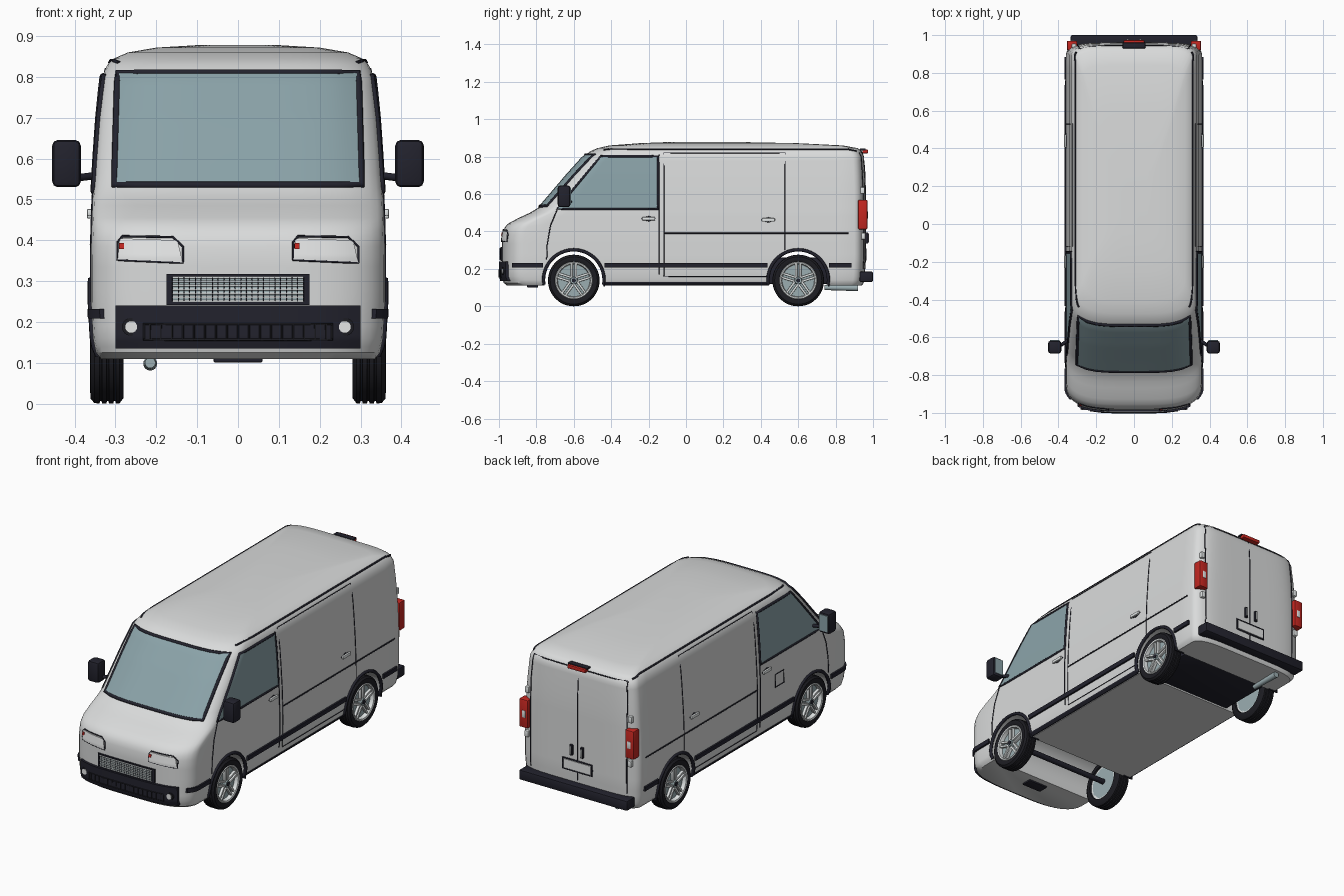
import bpy, bmesh, math
from mathutils import Matrix, Vector

if "Cube" in bpy.data.objects:
    bpy.data.objects.remove(bpy.data.objects["Cube"])

def mat(name, r, g, b):
    m = bpy.data.materials.new(name)
    m.diffuse_color = (r, g, b, 1)
    m.use_nodes = True
    m.node_tree.nodes["Principled BSDF"].inputs["Base Color"].default_value = m.diffuse_color
    return m
PAINT = mat("body_paint", .70, .71, .71)
TRIM = mat("dark_trim", .016, .016, .026)
GLASS = mat("window_glass", .26, .37, .40)
RUBBER = mat("tyre_rubber", .012, .012, .016)
CHROME = mat("bright_metal", .75, .78, .78)
RIM = mat("rim_grey", .33, .42, .44)
RED = mat("lamp_red", .55, .02, .015)
LAMP = mat("lamp_white", .78, .79, .79)

# body shape by height: z, half width, front y, back y
KEYS = [(.11, .335, -.955, .94), (.125, .348, -.975, .95), (.16, .355, -.985, .955), (.25, .36, -.985, .96),
        (.36, .36, -.985, .96), (.41, .359, -.977, .96), (.44, .358, -.955, .96), (.47, .357, -.90, .96),
        (.50, .356, -.835, .96), (.53, .354, -.785, .96), (.60, .35, -.725, .96), (.70, .343, -.64, .957),
        (.80, .333, -.55, .952), (.83, .32, -.51, .94), (.845, .305, -.475, .92), (.86, .27, -.41, .84),
        (.872, .20, -.25, .60), (.878, .10, -.10, .30)]
DF, DB = .12, .06   # depth of the front and back corner rounding

def section(z):
    z = min(max(z, KEYS[0][0]), KEYS[-1][0])
    for a, b in zip(KEYS, KEYS[1:]):
        if z <= b[0]:
            t = (z - a[0]) / (b[0] - a[0])
            return [a[i] + (b[i] - a[i]) * t for i in (1, 2, 3)]

# points on the body surface, pushed out by off
def front(x, z, off=0):
    w, yf, yb = section(z)
    return Vector((x, yf + DF - DF * math.sqrt(max(0, 1 - (x / w) ** 4)) - off, z))

def rear(x, z, off=0):
    w, yf, yb = section(z)
    return Vector((x, yb - DB + DB * math.sqrt(max(0, 1 - (x / w) ** 6)) + off, z))

def side(s):
    def f(y, z, off=0):
        w, yf, yb = section(z)
        tf, tb = (yf + DF - y) / DF, (y - yb + DB) / DB
        if tf > 0:
            w *= max(0, 1 - tf * tf) ** .25
        elif tb > 0:
            w *= max(0, 1 - tb * tb) ** (1 / 6)
        return Vector((s * (w + off), y, z))
    return f

def finish(name, bm, m, angle=35):
    bmesh.ops.recalc_face_normals(bm, faces=bm.faces)
    me = bpy.data.meshes.new(name)
    bm.to_mesh(me)
    bm.free()
    o = bpy.data.objects.new(name, me)
    bpy.context.collection.objects.link(o)
    me.materials.append(m)
    smooth(o, angle)
    return o

def smooth(o, angle=35):
    bpy.ops.object.select_all(action='DESELECT')
    o.select_set(True)
    bpy.context.view_layer.objects.active = o
    bpy.ops.object.shade_smooth_by_angle(angle=math.radians(angle))

def box(name, c, size, m, bevel=.004, rot=None):
    bm = bmesh.new()
    bmesh.ops.create_cube(bm, size=1, matrix=Matrix.Diagonal((*size, 1)))
    if bevel:
        bmesh.ops.bevel(bm, geom=bm.edges[:], offset=bevel, segments=2, affect='EDGES', profile=.5)
    bmesh.ops.transform(bm, matrix=Matrix.Translation(c) @ (rot or Matrix()), verts=bm.verts)
    return finish(name, bm, m)

def cyl(name, a, b, r, m, n=24, r2=None):
    a, b = Vector(a), Vector(b)
    bm = bmesh.new()
    q = (b - a).to_track_quat('Z', 'Y').to_matrix().to_4x4()
    bmesh.ops.create_cone(bm, cap_ends=True, segments=n, radius1=r, radius2=r2 or r, depth=(b - a).length,
                          matrix=Matrix.Translation((a + b) / 2) @ q)
    return finish(name, bm, m)

def patch(name, f, corners, m, off=.004, n=10):
    """Thin plate following the body surface between four corners."""
    a, b, c, d = [Vector(p) for p in corners]
    bm = bmesh.new()
    lay = []
    for o in (off, -.004):
        lay.append([[bm.verts.new(f(*(a.lerp(b, i / n)).lerp(d.lerp(c, i / n), j / n), o))
                     for j in range(n + 1)] for i in range(n + 1)])
    for g in lay:
        for i in range(n):
            for j in range(n):
                bm.faces.new((g[i][j], g[i + 1][j], g[i + 1][j + 1], g[i][j + 1]))
    P, Q = lay
    for k in range(n):
        for e in (0, n):
            bm.faces.new((P[k][e], P[k + 1][e], Q[k + 1][e], Q[k][e]))
            bm.faces.new((P[e][k], P[e][k + 1], Q[e][k + 1], Q[e][k]))
    return finish(name, bm, m)

def rect(u0, u1, z0, z1):
    return [(u0, z0), (u1, z0), (u1, z1), (u0, z1)]

def line(name, f, pts, r=.003, m=TRIM, closed=False, k=8, off=0):
    """Round strip following the body surface."""
    pts = [Vector(p) for p in pts]
    segs = list(zip(pts, pts[1:] + pts[:1])) if closed else list(zip(pts, pts[1:]))
    path = [f(*a.lerp(b, i / k), off) for a, b in segs for i in range(k)]
    if not closed:
        path.append(f(*pts[-1], off))
    cu = bpy.data.curves.new(name, 'CURVE')
    cu.dimensions = '3D'
    cu.bevel_depth, cu.bevel_resolution, cu.use_fill_caps = r, 1, True
    sp = cu.splines.new('POLY')
    sp.points.add(len(path) - 1)
    for p, v in zip(sp.points, path):
        p.co = (*v, 1)
    sp.use_cyclic_u = closed
    cu.materials.append(m)
    o = bpy.data.objects.new(name, cu)
    bpy.context.collection.objects.link(o)
    bpy.ops.object.select_all(action='DESELECT')
    o.select_set(True)
    bpy.context.view_layer.objects.active = o
    bpy.ops.object.convert(target='MESH')

def lathe(name, prof, c, s, m, n=40):
    """Spin (x, radius) points round the wheel axis."""
    bm = bmesh.new()
    rings = [[bm.verts.new((c[0] + s * x, c[1] + r * math.cos(2 * math.pi * i / n), c[2] + r * math.sin(2 * math.pi * i / n)))
              for i in range(n)] for x, r in prof]
    for a, b in zip(rings, rings[1:] + rings[:1]):
        for i in range(n):
            bm.faces.new((a[i], a[(i + 1) % n], b[(i + 1) % n], b[i]))
    return finish(name, bm, m)

# body shell lofted upward
bm = bmesh.new()
zs = sorted({k[0] for k in KEYS} | {.14, .19, .22, .28, .31, .335, .385, .425, .455, .485, .565, .65, .75, .78})
rings, N = [], 14
for z in zs:
    w, yf, yb = section(z)
    half = [(w * math.sin((k / N) ** 2 * math.pi / 2) ** .5, yf + DF - DF * math.cos((k / N) ** 2 * math.pi / 2)) for k in range(N + 1)]
    half += [(w, yf + DF + (yb - DB - yf - DF) * k / 20) for k in range(1, 20)]
    half += [(w * math.sin((k / N) ** 3 * math.pi / 2) ** (1 / 3), yb - DB + DB * math.cos((k / N) ** 3 * math.pi / 2)) for k in range(N, -1, -1)]
    rings.append([bm.verts.new((x, y, z)) for x, y in half + [(-x, y) for x, y in half[-2:0:-1]]])
for a, b in zip(rings, rings[1:]):
    for i in range(len(a)):
        j = (i + 1) % len(a)
        bm.faces.new((a[i], a[j], b[j], b[i]))
bm.faces.new(rings[0])
bm.faces.new(rings[-1])
body = finish("body", bm, PAINT)
for y in (-.6, .6):   # wheel wells
    cutter = cyl("well_cutter", (-.5, y, .14), (.5, y, .14), .158, PAINT, 48)
    cutter.hide_render = True
    mod = body.modifiers.new("well", 'BOOLEAN')
    mod.object, mod.solver = cutter, 'EXACT'
    bpy.context.view_layer.objects.active = body
    bpy.ops.object.modifier_apply(modifier=mod.name)
    bpy.data.objects.remove(cutter)
smooth(body, 40)

# underside parts
box("rear_underbody", (0, .6, .19), (.54, .32, .14), TRIM)
cyl("front_axle", (-.3, -.6, .14), (.3, -.6, .14), .015, TRIM, 12)
box("front_skid_plate", (0, -.82, .107), (.12, .06, .012), TRIM)
cyl("exhaust", (-.215, .74, .1), (-.215, .92, .098), .013, RIM, 16, .017)

# windscreen
ws = [(-.302, .535), (.302, .535), (.294, .81), (-.294, .81)]
patch("windscreen", front, ws, GLASS, .006, 18)
line("windscreen_frame", front, ws, .009, closed=True, k=12)

# nose: bumper, grille, lamps
patch("front_bumper", front, rect(-.3, .3, .135, .24), TRIM, .015, 16)
line("bumper_slot", front, rect(-.23, .23, .157, .195), .003, RUBBER, True, off=.015)
for i in range(17):
    x = -.216 + .027 * i
    line("bumper_slat", front, [(x, .158), (x, .194)], .0025, RUBBER, k=1, off=.015)
patch("grille_surround", front, rect(-.175, .175, .242, .318), TRIM, .008)
patch("grille_mesh", front, rect(-.16, .16, .25, .31), RIM, .010)
for i in range(7):
    line("grille_bar", front, [(-.16, .251 + i * .0097), (.16, .251 + i * .0097)], .0028, CHROME, off=.010)
for i in range(24):
    x = -.16 + i * .32 / 23
    line("grille_upright", front, [(x, .25), (x, .31)], .0012, TRIM, k=1, off=.0115)
for s in (1, -1):
    p = front(s * .262, .188)
    cyl("fog_lamp_ring", p, p + Vector((0, -.016, 0)), .022, RUBBER)
    cyl("fog_lamp", p, p + Vector((0, -.02, 0)), .015, LAMP)
for x in (-.295, .135):
    shape = [(x, .352), (x + .16, .345), (x + .16, .385), (x + .135, .408), (x + .012, .41), (x, .395)]
    patch("headlamp", front, [shape[0], shape[1], (x + .147, .4), (x + .005, .405)], LAMP, .004)
    line("headlamp_outline", front, shape, .0028, closed=True, off=.002)
    patch("indicator", front, rect(x + .003, x + .016, .379, .394), RED, .008, 2)

# both sides
for s in (1, -1):
    S = side(s)
    win = [(-.69, .52), (-.15, .52), (-.15, .802), (-.455, .802)]
    patch("door_window", S, win, GLASS, .003, 16)
    line("door_window_frame", S, win, .007, closed=True)
    line("front_door_seam", S, [(-.69, .515), (-.725, .43), (-.742, .33), (-.745, .25)])
    line("door_rear_seam", S, [(-.145, .81), (-.145, .17)])
    line("sliding_door_seam", S, [(.53, .30), (.53, .82), (-.118, .82), (-.118, .16), (.43, .16)], .0025)
    line("sliding_rail", S, [(-.118, .39), (.87, .39)], .004)
    line("roof_gutter", S, [(-.44, .835), (-.40, .84), (.86, .84), (.91, .83)], .005, k=14)
    for y0, y1 in ((-.93, -.765), (-.435, .435), (.765, .885)):
        patch("side_moulding", S, rect(y0, y1, .208, .232), TRIM, .010)
    patch("sill", S, rect(-.44, .44, .112, .13), TRIM, .005)
    for y, z in ((-.2, .468), (.44, .462)):
        p = S(y, z, .007)
        box("door_handle", p, (.012, .07, .018), CHROME, .004)
        line("handle_recess", S, [(y - .038, z), (y, z + .012), (y + .038, z), (y, z - .012)], .003, closed=True, k=3)
    # mirror
    box("mirror_housing", (s * .42, -.652, .588), (.07, .068, .116), TRIM, .014)
    box("mirror_glass", (s * .42, -.617, .59), (.052, .004, .09), GLASS, 0)
    cyl("mirror_arm", (s * .34, -.61, .56), (s * .40, -.65, .552), .009, TRIM, 12)
    # wheels with arch trims and mud flaps
    for y in (-.6, .6):
        arc = [(y + .162 * math.cos(a), .14 + .162 * math.sin(a)) for a in [math.radians(-8 + 196 * i / 24) for i in range(25)]]
        line("arch_trim", S, arc, .009, k=1)
        box("mud_flap", (s * .325, y + .162, .135), (.06, .008, .06), TRIM, .002)
        c = (0, y, .138)
        tread = [(.28, .10), (.281, .125), (.29, .137)]
        for g in (.302, .319, .336):
            tread += [(g - .003, .138), (g - .002, .131), (g + .002, .131), (g + .003, .138)]
        lathe("tyre", tread + [(.352, .136), (.361, .126), (.362, .108), (.356, .098), (.30, .096)], c, s, RUBBER, 48)
        lathe("rim_ring", [(.29, .10), (.357, .101), (.361, .097), (.359, .09), (.34, .086), (.29, .086)], c, s, CHROME)
        cyl("rim_dish", (s * .29, y, .138), (s * .338, y, .138), .09, RIM, 40)
        cyl("hub", (s * .33, y, .138), (s * .358, y, .138), .024, RIM, 24, .018)
        cyl("hub_cap", (s * .35, y, .138), (s * .361, y, .138), .011, TRIM, 16)
        for i in range(5):
            R = Matrix.Rotation(2 * math.pi * i / 5, 4, 'X')
            for d in (-.011, .011):
                o = R @ Vector((0, d, .053))
                box("spoke", (s * .345, y + o.y, .138 + o.z), (.016, .012, .074), CHROME, .003, R)
    # rear corner parts
    box("tail_lamp", (s * .328, .945, .49), (.054, .05, .158), RED, .006)
    box("tail_lamp_lens", (s * .326, .967, .488), (.022, .010, .04), LAMP, .002)
    for z in (.375, .62):
        box("rear_hinge", rear(s * .318, z, .005), (.024, .022, .035), CHROME)
    line("rear_door_seam", rear, [(s * .298, .2), (s * .298, .7), (s * .29, .82)])
    box("rear_handle", rear(s * .033, .365, .007), (.018, .016, .06), TRIM)
    box("rear_handle_grip", rear(s * .033, .365, .014), (.009, .01, .045), CHROME, .002)

# fuel flap on the left side
line("fuel_flap", side(-1), rect(-.35, -.275, .345, .415), .003, closed=True, k=3)

# tail
line("rear_centre_seam", rear, [(0, .2), (0, .82)])
line("rear_top_seam", rear, [(-.29, .82), (.29, .82)], .003)
patch("number_plate", rear, rect(-.085, .085, .252, .302), LAMP, .004, 2)
line("number_plate_frame", rear, rect(-.09, .09, .247, .307), .005, closed=True, k=2)
box("high_brake_lamp", (0, .958, .828), (.11, .03, .02), RED, .004)
box("high_brake_lamp_base", (0, .945, .838), (.12, .03, .01), TRIM, .002)
box("rear_bumper", (0, .964, .158), (.67, .072, .056), TRIM, .008)
